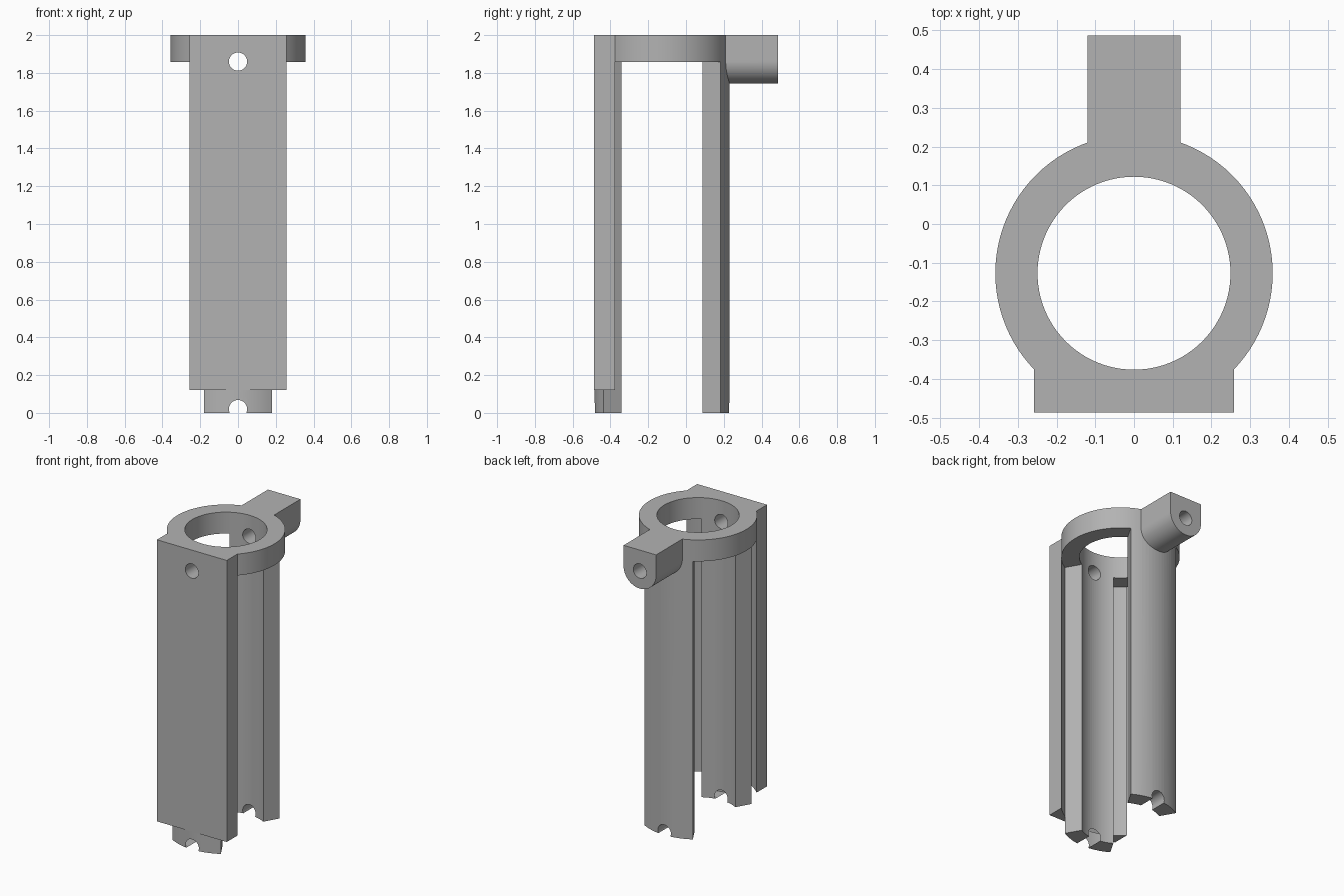
import bpy
import bmesh
from math import sin, cos, radians, pi
from mathutils import Matrix, Vector

if "Cube" in bpy.data.objects:
    bpy.data.objects.remove(bpy.data.objects["Cube"])

CY = -0.127               # y of the bore axis
R_OUT, R_IN = 0.358, 0.249
TOP, COLLAR_Z = 2.0, 1.857
PLATE_X, FRONT, BACK = 0.258, -0.487, 0.487
HOLE_R, HOLE_Z, NOTCH_Z = 0.048, 1.86, 0.02
STEP = 3.75

grey = bpy.data.materials.new("plain grey")
grey.use_nodes = True
colour = (0.45, 0.45, 0.45, 1)
grey.diffuse_color = colour
grey.node_tree.nodes["Principled BSDF"].inputs["Base Color"].default_value = colour


def arc(r, a, b, cx=0, cy=CY):
    """Points on a circle from angle a to b in degrees, in fixed steps."""
    n = round(abs(b - a) / STEP)
    angles = [radians(a + (b - a) * i / n) for i in range(n + 1)]
    return [(cx + r * cos(t), cy + r * sin(t)) for t in angles]


def prism(name, profile, start, end, axis="z"):
    """Extrude a closed profile along z, or an x-z profile along y."""
    bm = bmesh.new()
    if axis == "z":
        pts, move = [(u, v, start) for u, v in profile], (0, 0, end - start)
    else:
        pts, move = [(u, start, v) for u, v in profile], (0, end - start, 0)
    face = bm.faces.new([bm.verts.new(p) for p in pts])
    new = bmesh.ops.extrude_face_region(bm, geom=[face])["geom"]
    bmesh.ops.translate(bm, vec=move, verts=[g for g in new if isinstance(g, bmesh.types.BMVert)])
    bmesh.ops.recalc_face_normals(bm, faces=bm.faces)
    mesh = bpy.data.meshes.new(name)
    bm.to_mesh(mesh)
    bm.free()
    mesh.materials.append(grey)
    obj = bpy.data.objects.new(name, mesh)
    bpy.context.collection.objects.link(obj)
    return obj


def circle(r, cx, cy):
    return arc(r, 0, 360, cx, cy)[:-1]


def combine(target, tool, operation):
    """Apply an exact boolean and discard the tool."""
    tool.hide_render = True
    mod = target.modifiers.new(operation, "BOOLEAN")
    mod.operation, mod.solver, mod.object = operation, "EXACT", tool
    bpy.context.view_layer.objects.active = target
    bpy.ops.object.modifier_apply(modifier=mod.name)
    bpy.data.objects.remove(tool)


# Collar at the top
body = prism("sleeve_bracket", circle(R_OUT, 0, CY), COLLAR_Z, TOP)

# Two curved legs, each a sixth of the tube
for name, mid in (("front_leg", 270), ("back_leg", 90)):
    sector = arc(R_OUT, mid - 30, mid + 30) + arc(0.2, mid + 30, mid - 30)
    combine(body, prism(name, sector, 0, TOP), "UNION")

# Front plate, hollowed behind to the tube's outer radius
side = arc(R_OUT, 315, 300)
half = [(PLATE_X, FRONT), (PLATE_X, -0.375)] + side + arc(0.3, 297, 270)[:-1]
plate = half + [(-x, y) for x, y in reversed(half)]
combine(body, prism("front_plate", plate, 0.12, TOP), "UNION")

# Back lug with a round underside
lug = [(0.12, TOP), (-0.12, TOP)] + arc(0.12, 180, 360, 0, 1.863)
combine(body, prism("back_lug", lug, 0.16, BACK, "y"), "UNION")

# Main bore, cross hole and notches at the leg ends
combine(body, prism("bore_cutter", circle(R_IN, 0, CY), -0.1, 2.1), "DIFFERENCE")
for z in (HOLE_Z, NOTCH_Z):
    combine(body, prism("hole_cutter", circle(HOLE_R, 0, z), -0.6, 0.6, "y"), "DIFFERENCE")

# Smooth the round walls and keep the edges sharp
bpy.ops.object.select_all(action="DESELECT")
body.select_set(True)
bpy.context.view_layer.objects.active = body
bpy.ops.object.shade_smooth_by_angle(angle=radians(30))
